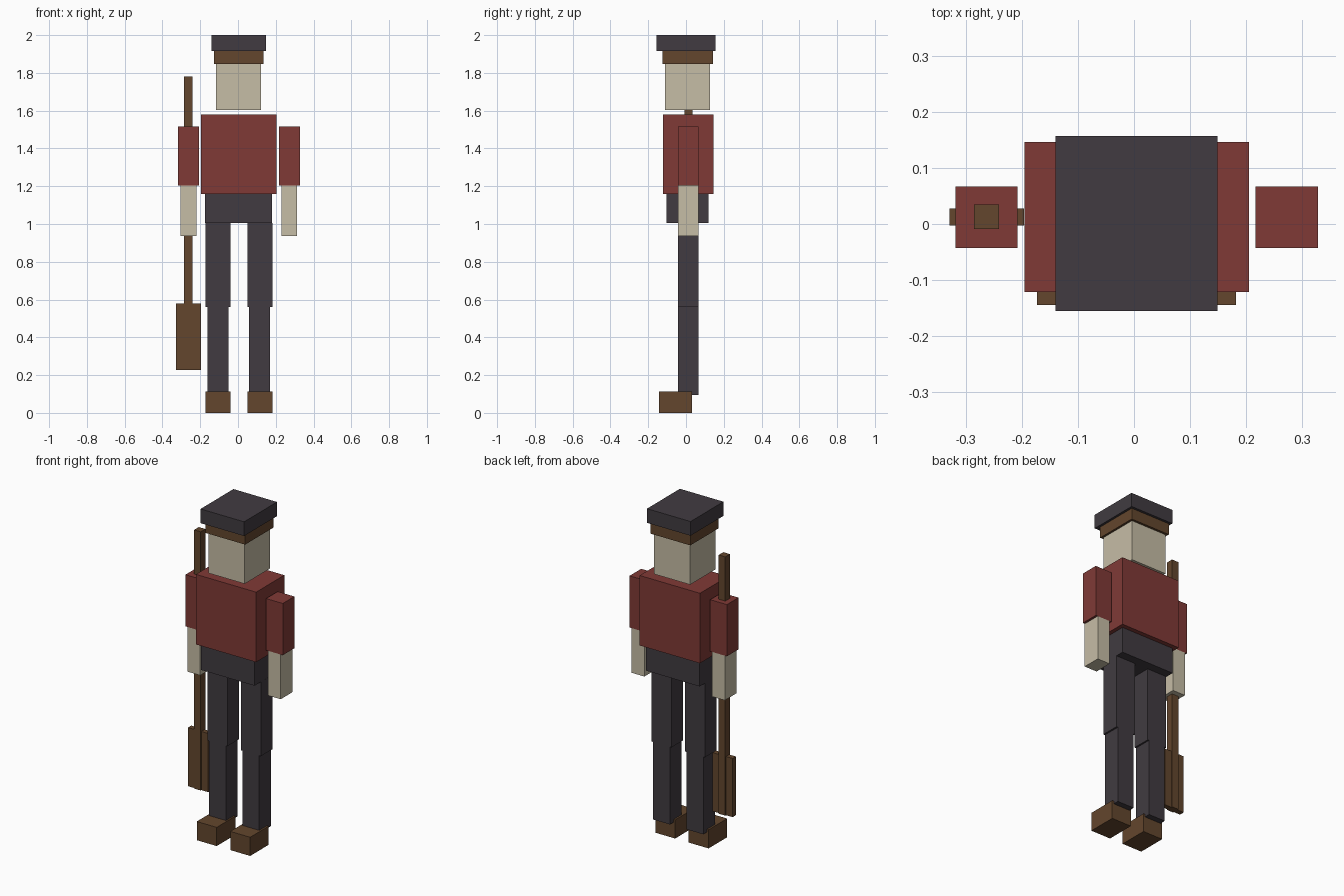
import bpy
import bmesh

if "Cube" in bpy.data.objects:
    bpy.data.objects.remove(bpy.data.objects["Cube"])


def material(name, rgb):
    m = bpy.data.materials.new(name)
    lin = [((c / 255 + 0.055) / 1.055) ** 2.4 for c in rgb]
    m.diffuse_color = (*lin, 1)
    m.use_nodes = True
    m.node_tree.nodes["Principled BSDF"].inputs["Base Color"].default_value = m.diffuse_color
    return m


RED = material("red cloth", (128, 58, 54))
DARK = material("dark cloth", (65, 59, 65))
SKIN = material("pale skin", (198, 189, 166))
BROWN = material("brown leather and wood", (99, 70, 45))


def box(name, mat, xs, ys, zs):
    """Axis-aligned block given by its extent on each axis."""
    bm = bmesh.new()
    bmesh.ops.create_cube(bm, size=1)
    for v in bm.verts:
        v.co = [r[0] if c < 0 else r[1] for c, r in zip(v.co, (xs, ys, zs))]
    mesh = bpy.data.meshes.new(name)
    bm.to_mesh(mesh)
    bm.free()
    mesh.materials.append(mat)
    ob = bpy.data.objects.new(name, mesh)
    bpy.context.collection.objects.link(ob)


def pair(name, mat, xs, ys, zs):
    """Matching left and right blocks about the body's centre line."""
    mid = 0.0045
    box(name + "_left", mat, (mid + xs[0], mid + xs[1]), ys, zs)
    box(name + "_right", mat, (mid - xs[1], mid - xs[0]), ys, zs)


# Head and cap
box("cap_top", DARK, (-0.14, 0.149), (-0.155, 0.157), (1.915, 2.0))
box("cap_band", BROWN, (-0.128, 0.135), (-0.125, 0.142), (1.848, 1.915))
box("head", SKIN, (-0.117, 0.122), (-0.111, 0.128), (1.604, 1.848))

# Body
box("torso", RED, (-0.195, 0.205), (-0.121, 0.146), (1.16, 1.58))
box("hips", DARK, (-0.174, 0.181), (-0.102, 0.119), (1.005, 1.16))

# Limbs
LIMB_Y = (-0.043, 0.067)
pair("upper_arm", RED, (0.212, 0.323), LIMB_Y, (1.205, 1.515))
pair("forearm", SKIN, (0.225, 0.309), LIMB_Y, (0.937, 1.205))
pair("thigh", DARK, (0.045, 0.177), LIMB_Y, (0.56, 1.005))
pair("shin", DARK, (0.055, 0.166), LIMB_Y, (0.095, 0.56))
pair("shoe", BROWN, (0.045, 0.177), (-0.144, 0.032), (0.0, 0.112))

# Paddle
box("paddle_shaft", BROWN, (-0.285, -0.241), (-0.009, 0.035), (0.228, 1.78))
box("paddle_blade", BROWN, (-0.329, -0.196), (-0.003, 0.028), (0.228, 0.58))
